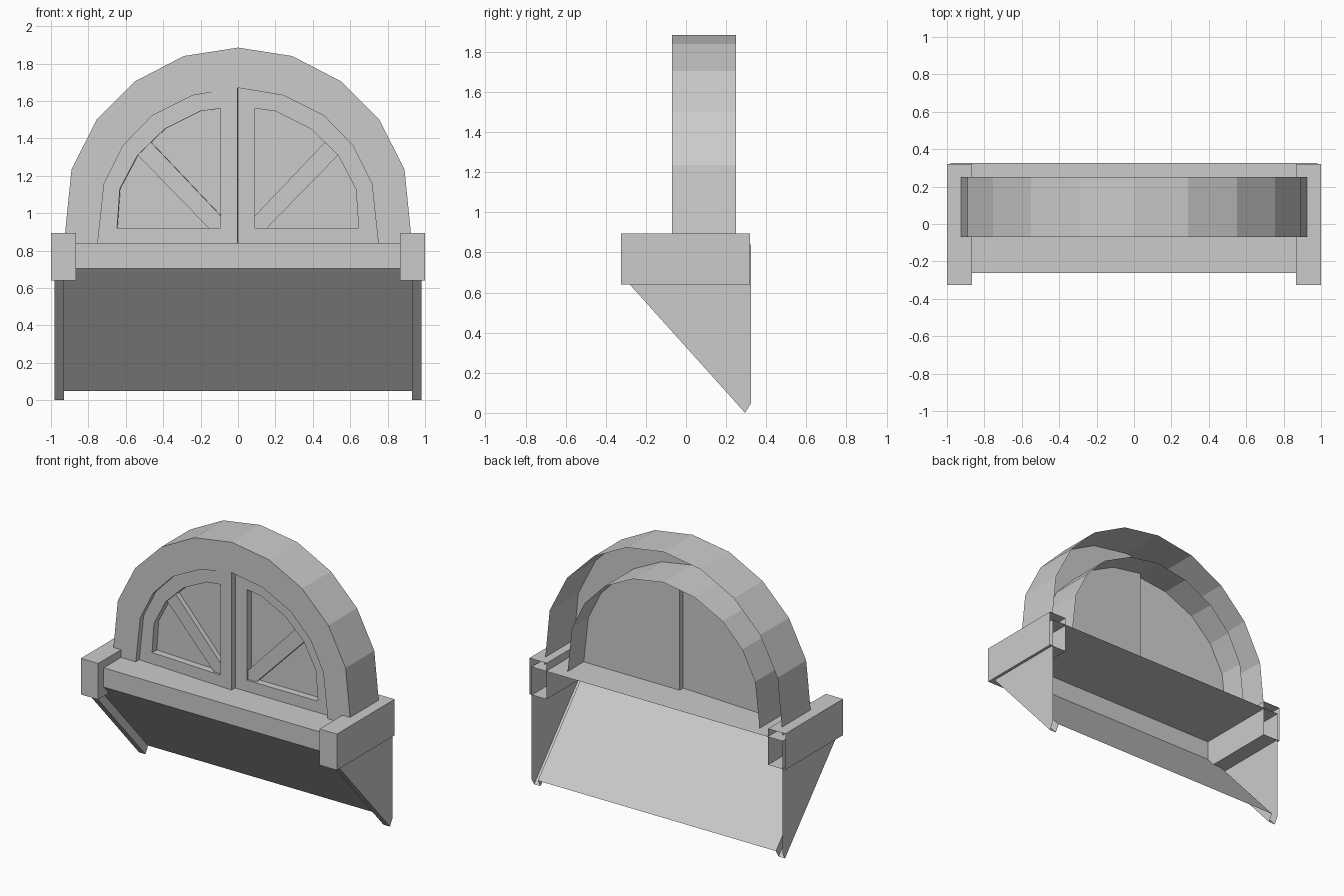
import bpy, bmesh, math
from mathutils import Matrix

if "Cube" in bpy.data.objects:
    bpy.data.objects.remove(bpy.data.objects["Cube"])


def loft(name, loops, closed=True, cap_start=False, cap_end=False):
    """Join matching point loops with quads, optionally capping the ends."""
    bm = bmesh.new()
    rings = [[bm.verts.new(p) for p in loop] for loop in loops]
    n = len(rings[0])
    for a, b in zip(rings, rings[1:]):
        for i in range(n if closed else n - 1):
            j = (i + 1) % n
            bm.faces.new((a[i], a[j], b[j], b[i]))
    if cap_start:
        bm.faces.new(rings[0])
    if cap_end:
        bm.faces.new(rings[-1])
    bmesh.ops.recalc_face_normals(bm, faces=bm.faces[:])
    mesh = bpy.data.meshes.new(name)
    bm.to_mesh(mesh)
    bm.free()
    obj = bpy.data.objects.new(name, mesh)
    bpy.context.collection.objects.link(obj)
    return obj


def at_y(profile, y, s=1):
    return [(s * x, y, z) for x, z in profile]


def at_x(profile, x):
    return [(x, y, z) for y, z in profile]


def full_arch(half):
    """Mirror a half profile that ends on the centre line."""
    return half + [(-x, z) for x, z in reversed(half[:-1])]


SILL_TOP = 0.84
outer_half = [(0.93, SILL_TOP), (0.89, 1.235), (0.755, 1.5), (0.55, 1.705),
              (0.29, 1.84), (0, 1.885)]
inner_half = [(0.75, SILL_TOP), (0.715, 1.16), (0.615, 1.36), (0.46, 1.52),
              (0.24, 1.63), (0, 1.67)]

# Arched casing: outer shell, front ring, inner shell, hollow at the back
outer, inner = full_arch(outer_half), full_arch(inner_half)
loft("arch_casing", [at_y(outer, 0.25), at_y(outer, -0.07),
                     at_y(inner, -0.07), at_y(inner, 0.25)], closed=False)

# Window leaves with a recessed pane and a diagonal bar
leaf = [(0, SILL_TOP)] + inner_half
pane = [(0.09, 0.92), (0.645, 0.92), (0.63, 1.13), (0.535, 1.31),
        (0.39, 1.45), (0.2, 1.545), (0.09, 1.56)]
bar = [(0.09, 0.985), (0.09, 0.92), (0.155, 0.92), (0.535, 1.31), (0.465, 1.38)]
for side, s in (("right", 1), ("left", -1)):
    parts = [
        loft(side + "_window_leaf",
             [at_y(leaf, 0.07, s), at_y(leaf, -0.03, s),
              at_y(pane, -0.03, s), at_y(pane, 0.02, s)],
             cap_start=True, cap_end=True),
        loft(side + "_window_bar",
             [at_y(bar, -0.015, s), at_y(bar, 0.02, s)], cap_start=True),
    ]
    if s < 0:
        # The left leaf stands slightly ajar, swung about its outer edge
        hinge = Matrix.Translation((-0.75, 0, 0))
        swing = hinge @ Matrix.Rotation(math.radians(-3), 4, 'Z') @ hinge.inverted()
        for p in parts:
            p.data.transform(swing)

# Sill: top, front and sloping apron, open at the back
sill = [(0.325, SILL_TOP), (-0.263, SILL_TOP), (-0.263, 0.705), (0.325, 0.05)]
loft("sill_top", [at_x(sill[:2], -0.98), at_x(sill[:2], 0.98)], closed=False)
loft("sill_front_and_apron", [at_x(sill[1:], -0.93), at_x(sill[1:], 0.93)], closed=False)

# Side brackets and end blocks, hollow at the back
cheek = [(-0.263, SILL_TOP), (-0.263, 0.64), (-0.28, 0.64), (0.295, 0.0),
         (0.325, 0.05), (0.325, SILL_TOP)]
block = [(0.865, 0.64), (1.0, 0.64), (1.0, 0.895), (0.865, 0.895)]
for side, s in (("right", 1), ("left", -1)):
    loft(side + "_bracket_cheek", [at_x(cheek, s * 0.98)], cap_start=True)
    slope = cheek[2:4]
    loft(side + "_bracket_edge", [at_x(slope, s * 0.98), at_x(slope, s * 0.93),
                                  at_x(sill[2:], s * 0.93)], closed=False)
    loft(side + "_end_block", [at_y(block, -0.325, s), at_y(block, 0.32, s)],
         cap_start=True)
